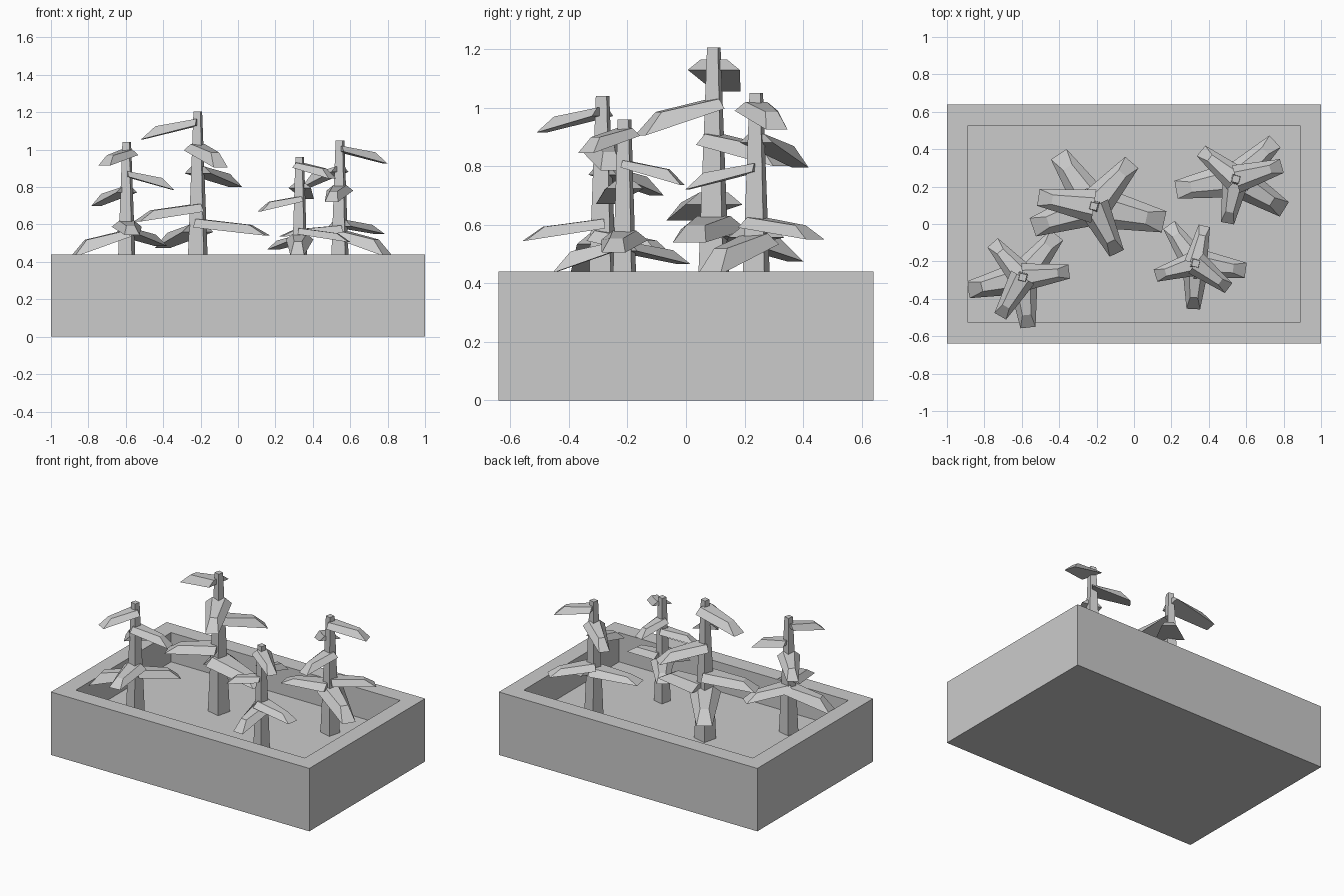
import bpy, bmesh
from math import radians, pi
from mathutils import Matrix, Vector

if "Cube" in bpy.data.objects:
    bpy.data.objects.remove(bpy.data.objects["Cube"])

SOIL = 0.235


def finish(name, bm):
    bmesh.ops.recalc_face_normals(bm, faces=bm.faces)
    mesh = bpy.data.meshes.new(name)
    bm.to_mesh(mesh)
    bm.free()
    ob = bpy.data.objects.new(name, mesh)
    bpy.context.collection.objects.link(ob)
    return ob


# Planter: block with a sunken soil bed
bm = bmesh.new()
bmesh.ops.create_cube(bm, size=1, matrix=Matrix.Translation((0, 0, 0.22))
                      @ Matrix.Diagonal((2, 1.28, 0.44, 1)))
bm.normal_update()
top = max(bm.faces, key=lambda f: f.calc_center_median().z)
bmesh.ops.inset_region(bm, faces=[top], thickness=0.16)
bed = bmesh.ops.extrude_discrete_faces(bm, faces=[top])["faces"][0]
bmesh.ops.translate(bm, verts=bed.verts, vec=(0, 0, SOIL - 0.44))
finish("planter_box", bm)


# Square tapered stem
def stem(name, x, y, height, radius):
    bm = bmesh.new()
    h = height - SOIL
    bmesh.ops.create_cone(
        bm, cap_ends=True, segments=4, radius1=radius, radius2=0.027, depth=h,
        matrix=Matrix.Translation((x, y, SOIL + h / 2))
        @ Matrix.Rotation(pi / 4 - radians(14), 4, 'Z'))
    finish(name, bm)


# Drooping leaf: tapered wedge with a narrow top and a sloping tip facet
def leaf(bm, x, y, angle, length, z_root, z_tip):
    drop = z_root - z_tip
    L = length
    sections = [  # distance out, half width, height
        (0.0, 0.15 * L, z_root), (0.75 * L, 0.085 * L, z_root - 0.36 * drop),
        (L, 0.15 * L, z_tip), (0.0, 0.30 * L, z_root - 0.12 * L)]
    turn = Matrix.Translation((x, y, 0)) @ Matrix.Rotation(radians(angle), 4, 'Z')
    left, right = ([bm.verts.new(turn @ Vector((r, s * w, z)))
                    for r, w, z in sections] for s in (1, -1))
    bm.faces.new(left)
    bm.faces.new(right[::-1])
    for i in range(4):
        j = (i + 1) % 4
        bm.faces.new((left[i], right[i], right[j], left[j]))


# Plants: x, y, height, stem radius, leaves from low to high
plants = [
    (-0.595, -0.285, 1.04, 0.062, [
        (193, .30, .57, .425), (51, .29, .58, .485), (-84, .27, .62, .545),
        (131, .245, .80, .70), (7, .25, .885, .785), (-120, .24, 1.0, .915)]),
    (-0.215, 0.095, 1.205, 0.070, [
        (124, .335, .60, .475), (-12.5, .385, .63, .54), (199, .345, .71, .615),
        (49, .31, .91, .80), (-64, .28, 1.03, .905), (171, .30, 1.165, 1.055)]),
    (0.33, -0.21, 0.96, 0.053, [
        (-93, .245, .55, .435), (125, .25, .54, .465), (-8, .27, .58, .505),
        (197, .225, .75, .67), (77, .205, .82, .735), (-37, .22, .93, .845)]),
    (0.545, 0.24, 1.05, 0.062, [
        (-32, .305, .57, .43), (190, .325, .595, .535), (44, .29, .625, .55),
        (-101, .24, .81, .72), (141, .24, .91, .795), (16, .255, 1.02, .925)]),
]
for n, (x, y, height, radius, leaves) in enumerate(plants, 1):
    stem(f"plant_{n}_stem", x, y, height, radius)
    bm = bmesh.new()
    for spec in leaves:
        leaf(bm, x, y, *spec)
    finish(f"plant_{n}_leaves", bm)
